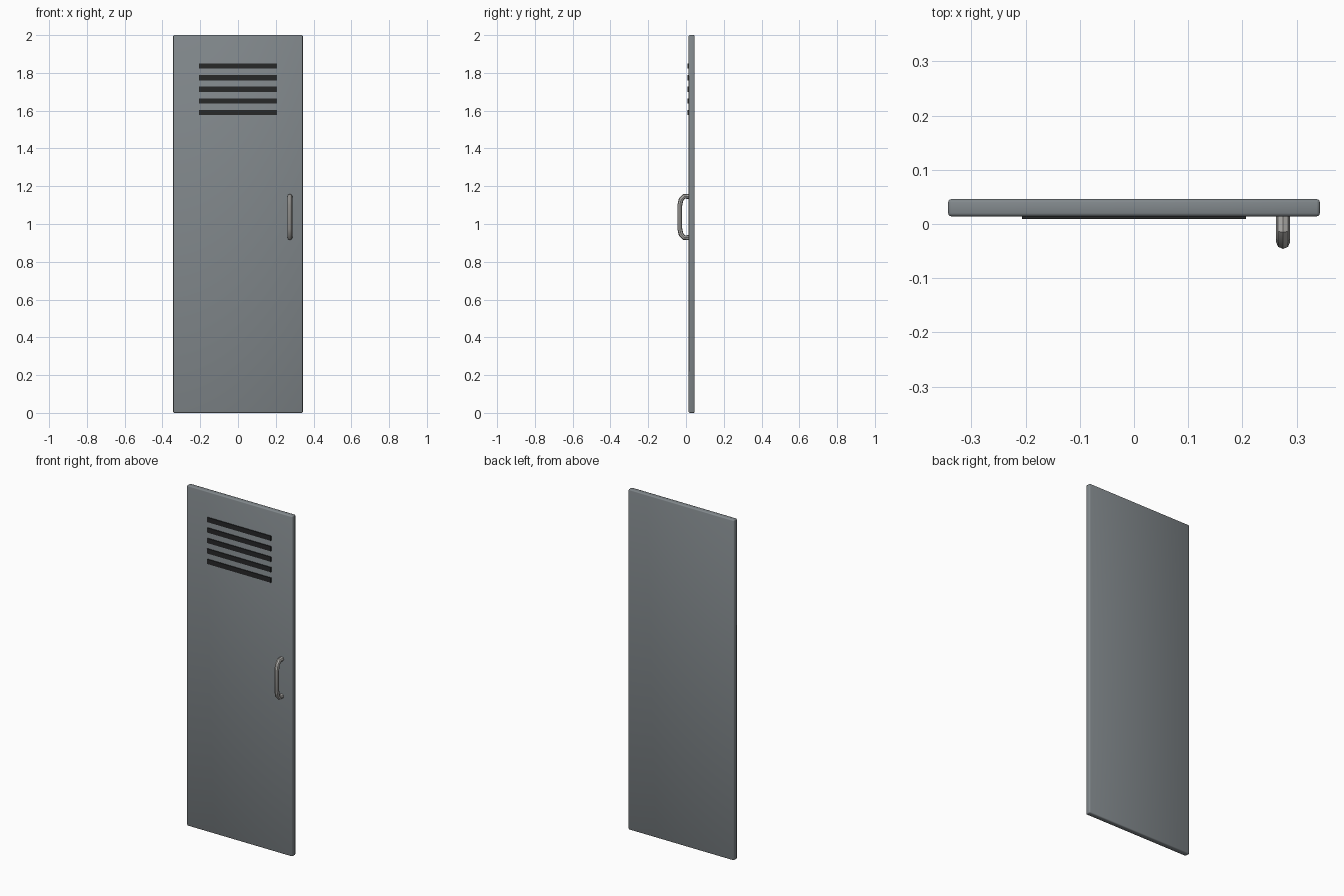
import bpy

cube = bpy.data.objects.get("Cube")
if cube:
    bpy.data.objects.remove(cube, do_unlink=True)


def make_material(name, color):
    mat = bpy.data.materials.new(name)
    mat.use_nodes = True
    mat.diffuse_color = (*color, 1)
    mat.node_tree.nodes["Principled BSDF"].inputs["Base Color"].default_value = (*color, 1)
    return mat


def add_box(name, center, size, mat):
    bpy.ops.mesh.primitive_cube_add(size=1, location=center)
    obj = bpy.context.object
    obj.name = name
    obj.scale = size
    bpy.ops.object.transform_apply(location=False, rotation=False, scale=True)
    obj.data.materials.append(mat)
    return obj


door_grey = make_material("door grey", (0.22, 0.245, 0.26))
slot_black = make_material("slot black", (0.02, 0.021, 0.022))
handle_metal = make_material("handle metal", (0.45, 0.44, 0.42))

# Door panel with softly rounded edges
door = add_box("door_panel", (0, 0.03, 1), (0.686, 0.032, 2), door_grey)
bevel = door.modifiers.new("rounded edges", 'BEVEL')
bevel.width = 0.006
bevel.segments = 2
bpy.ops.object.shade_smooth()

# Vent slots near the top
for i in range(5):
    add_box(f"vent_slot_{i + 1}", (0, 0.0125, 1.59 + i * 0.0615),
            (0.413, 0.007, 0.028), slot_black)

# Pull handle: a tube bent away from the door
half_path = [(0.018, 0.109), (-0.01, 0.109), (-0.026, 0.092), (-0.033, 0.062)]
path = half_path + [(y, -z) for y, z in reversed(half_path)]
curve = bpy.data.curves.new("handle", 'CURVE')
curve.dimensions = '3D'
curve.bevel_depth = 0.013
curve.bevel_resolution = 2
curve.use_fill_caps = True
spline = curve.splines.new('POLY')
spline.points.add(len(path) - 1)
for point, (y, z) in zip(spline.points, path):
    point.co = (0, y, z, 1)
handle = bpy.data.objects.new("handle", curve)
handle.location = (0.275, 0, 1.037)
bpy.context.collection.objects.link(handle)
curve.materials.append(handle_metal)
bpy.ops.object.select_all(action='DESELECT')
handle.select_set(True)
bpy.context.view_layer.objects.active = handle
bpy.ops.object.convert(target='MESH')
bpy.ops.object.shade_smooth_by_angle()
